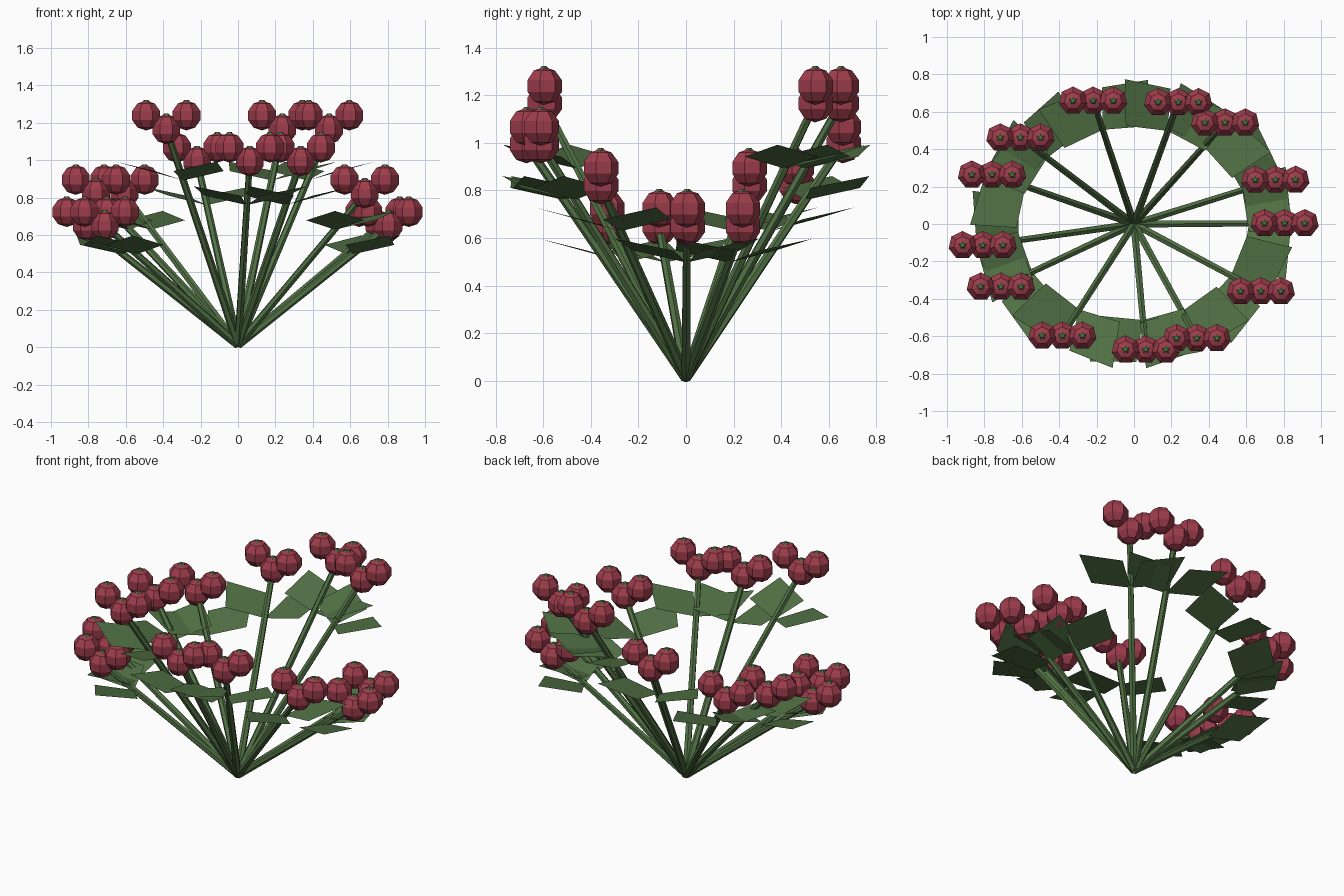
import bpy, bmesh, math
from mathutils import Vector, Matrix

if "Cube" in bpy.data.objects:
    bpy.data.objects.remove(bpy.data.objects["Cube"])


def material(name, rgb):
    m = bpy.data.materials.new(name)
    m.diffuse_color = (*rgb, 1)
    m.use_nodes = True
    m.node_tree.nodes["Principled BSDF"].inputs["Base Color"].default_value = m.diffuse_color
    return m


RED = material("berry_red", (0.34, 0.046, 0.072))
GREEN = material("leaf_green", (0.085, 0.17, 0.06))


def make_object(name, bm, mat):
    me = bpy.data.meshes.new(name)
    bm.to_mesh(me)
    bm.free()
    me.materials.append(mat)
    ob = bpy.data.objects.new(name, me)
    bpy.context.collection.objects.link(ob)
    return ob


def stem(name, start, end):
    # Tapered six-sided rod from start to end
    d = end - start
    rot = d.to_track_quat('Z', 'Y').to_matrix().to_4x4()
    bm = bmesh.new()
    bmesh.ops.create_cone(bm, cap_ends=True, segments=6, radius1=0.022, radius2=0.018,
                          depth=d.length, matrix=Matrix.Translation((start + end) / 2) @ rot)
    make_object(name, bm, GREEN)


def leaf(name, base, angle):
    # Flat four-cornered blade rising outward
    along = Vector((math.cos(angle), math.sin(angle), 0))
    side = Vector((-along.y, along.x, 0))
    up = Vector((0, 0, 1))
    bm = bmesh.new()
    pts = [base,
           base + along * 0.165 - side * 0.155 + up * 0.05,
           base + along * 0.36 + up * 0.1,
           base + along * 0.165 + side * 0.155 + up * 0.05]
    bm.faces.new([bm.verts.new(p) for p in pts])
    make_object(name, bm, GREEN)


def berry(name, c):
    # Faceted fruit
    bm = bmesh.new()
    bmesh.ops.create_uvsphere(bm, u_segments=7, v_segments=5, radius=0.08,
                              matrix=Matrix.Translation(c))
    make_object(name, bm, RED)
    # Small crown on top
    bm = bmesh.new()
    bmesh.ops.create_cone(bm, cap_ends=True, segments=5, radius1=0.04, radius2=0.012,
                          depth=0.03, matrix=Matrix.Translation(c + Vector((0, 0, 0.068))))
    make_object(name + "_crown", bm, GREEN)


# Thirteen stems spread by the golden angle, in four repeating heights
for i in range(13):
    a = math.radians(137.5 * i)
    tip = Vector((0.813 * math.cos(a) - 0.008, 0.678 * math.sin(a) + 0.004,
                  0.65 + 0.172 * (i % 4)))
    stem(f"stem_{i}", Vector((0, 0, 0.012)), tip)
    for s in (-1, 1):
        leaf(f"leaf_{i}_{'left' if s > 0 else 'right'}", tip * 0.765, a + s)
    for k in (-1, 0, 1):
        berry(f"berry_{i}_{k + 1}", tip + Vector((0.108 * k, 0, 0.073 * abs(k))))
